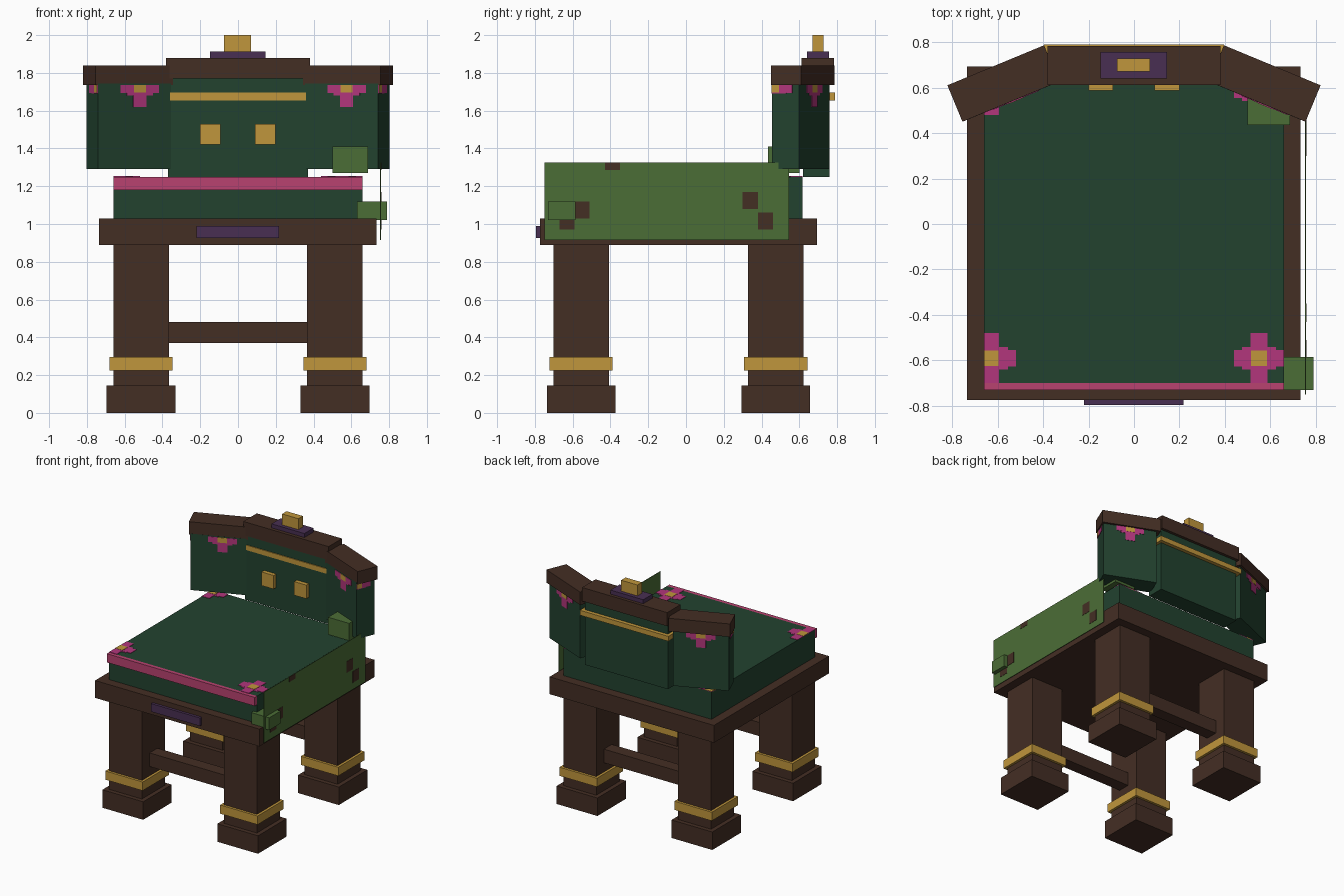
import bpy, bmesh, math
from mathutils import Matrix, Vector

if "Cube" in bpy.data.objects:
    bpy.data.objects.remove(bpy.data.objects["Cube"])


def material(name, rgb):
    lin = [(c / 255 / 12.92) if c < 11 else ((c / 255 + 0.055) / 1.055) ** 2.4 for c in rgb]
    m = bpy.data.materials.new(name)
    m.diffuse_color = (*lin, 1)
    m.use_nodes = True
    m.node_tree.nodes["Principled BSDF"].inputs["Base Color"].default_value = m.diffuse_color
    return m


WOOD = material("dark wood", (68, 46, 36))
CLOTH = material("deep green cloth", (34, 66, 47))
GOLD = material("gold", (192, 150, 60))
ROSE = material("rose trim", (184, 66, 112))
PETAL = material("petal magenta", (178, 54, 124))
LEAF = material("leaf green", (75, 109, 54))
PURPLE = material("purple", (72, 47, 82))


def box(name, mat, lo, hi, matrix=Matrix()):
    """Box between two corners, optionally placed by a matrix."""
    lo, hi = Vector(lo), Vector(hi)
    bm = bmesh.new()
    bmesh.ops.create_cube(bm, size=1)
    for v in bm.verts:
        v.co = matrix @ Vector([(lo[i] + hi[i]) / 2 + v.co[i] * (hi[i] - lo[i]) for i in range(3)])
    bmesh.ops.recalc_face_normals(bm, faces=bm.faces)
    me = bpy.data.meshes.new(name)
    bm.to_mesh(me)
    bm.free()
    me.materials.append(mat)
    ob = bpy.data.objects.new(name, me)
    bpy.context.collection.objects.link(ob)
    return ob


def flower(name, cx, cy, matrix, x0, x1, y0, y1):
    """Thin cross-shaped flower on the local xy plane, clipped to a rectangle."""
    def plate(part, mat, rx, ry, t):
        lo = (max(cx - rx, x0), max(cy - ry, y0), -0.004)
        hi = (min(cx + rx, x1), min(cy + ry, y1), t)
        if lo[0] < hi[0] and lo[1] < hi[1]:
            box(name + part, mat, lo, hi, matrix)
    plate("_petals_wide", PETAL, 0.11, 0.037, 0.003)
    plate("_petals_long", PETAL, 0.037, 0.11, 0.0035)
    plate("_petal_core", PETAL, 0.075, 0.05, 0.0025)
    plate("_heart", GOLD, 0.035, 0.034, 0.005)


# Legs with feet and gold bands
for sx, side in ((-1, "left"), (1, "right")):
    for cy, end in ((-0.555, "front"), (0.475, "back")):
        for part, mat, r, z0, z1 in (("leg", WOOD, 0.147, 0.1, 0.9),
                                     ("foot", WOOD, 0.182, 0, 0.145),
                                     ("leg_band", GOLD, 0.167, 0.225, 0.295)):
            cx = sx * 0.513
            box(f"{end}_{side}_{part}", mat, (cx - r, cy - r, z0), (cx + r, cy + r, z1))

# Stretchers between the legs
for cy, end in ((-0.555, "front"), (0.475, "back")):
    box(end + "_stretcher", WOOD, (-0.4, cy - 0.05, 0.37), (0.4, cy + 0.05, 0.48))

# Seat frame, cushion and front trim
box("seat_frame", WOOD, (-0.735, -0.773, 0.89), (0.733, 0.693, 1.03))
box("front_plaque", PURPLE, (-0.22, -0.795, 0.925), (0.217, -0.77, 0.99))
box("cushion", CLOTH, (-0.66, -0.70, 1.02), (0.66, 0.617, 1.25))
box("cushion_trim", ROSE, (-0.66, -0.73, 1.18), (0.66, -0.699, 1.25))
for cx in (-0.63, 0.55):
    for cy in (-0.59, 0.59):
        flower("cushion_flower", cx, cy, Matrix.Translation((0, 0, 1.25)),
               -0.66, 0.66, -0.70, 0.617)

# Hanging side cloth with dark patches
box("side_cloth", LEAF, (0.753, -0.75, 0.915), (0.757, 0.545, 1.325))
for y0, y1, z0, z1 in ((-0.43, -0.35, 1.285, 1.325), (-0.59, -0.51, 1.03, 1.12),
                       (-0.67, -0.59, 0.97, 1.02), (0.30, 0.38, 1.08, 1.17),
                       (0.38, 0.46, 0.97, 1.06)):
    box("cloth_patch", WOOD, (0.751, y0, z0), (0.759, y1, z1))
box("lower_leaf_block", LEAF, (0.63, -0.73, 1.02), (0.79, -0.585, 1.12))
box("upper_leaf_block", LEAF, (0.50, 0.435, 1.27), (0.687, 0.60, 1.41))

# Centre of the backrest with rail, stripe and studs
box("back_centre", CLOTH, (-0.37, 0.62, 1.25), (0.37, 0.76, 1.78))
box("back_rail_centre", WOOD, (-0.38, 0.612, 1.77), (0.38, 0.783, 1.88))
box("back_stripe", GOLD, (-0.395, 0.613, 1.655), (0.395, 0.79, 1.695))
for cx in (-0.147, 0.145):
    box("back_stud", GOLD, (cx - 0.054, 0.587, 1.42), (cx + 0.054, 0.63, 1.53))

# Crest on top of the rail
box("crest_base", PURPLE, (-0.148, 0.64, 1.88), (0.145, 0.757, 1.912))
box("crest_top", GOLD, (-0.075, 0.67, 1.91), (0.07, 0.727, 2.0))

# Angled wings of the backrest, each with a rail and flowers
for s, side in ((-1, "left"), (1, "right")):
    turn = Matrix.Rotation(-s * math.radians(22.5), 4, "Z")
    wing = Matrix.Translation((s * 0.578, 0.607, 0)) @ turn
    box(side + "_wing", CLOTH, (-0.21, -0.078, 1.29), (0.21, 0.078, 1.745), wing)
    rail = Matrix.Translation((s * 0.575, 0.618, 0)) @ turn
    box(side + "_wing_rail", WOOD, (-0.23, -0.0865, 1.735), (0.23, 0.0865, 1.84), rail)
    up = Matrix.Rotation(math.pi / 2, 4, "X")
    front = wing @ Matrix.Translation((0, -0.078, 0)) @ up
    flower(side + "_wing_front_flower", 0.03, 1.73, front, -0.21, 0.21, 1.3, 1.737)
    rear = wing @ Matrix.Translation((0, 0.078, 0)) @ Matrix.Rotation(math.pi, 4, "Z") @ up
    flower(side + "_wing_back_flower", 0.0, 1.73, rear, -0.21, 0.21, 1.3, 1.737)
    outer = wing @ Matrix.Translation((s * 0.21, 0, 0)) @ Matrix.Rotation(s * math.pi / 2, 4, "Z") @ up
    flower(side + "_wing_end_flower", -s * 0.07, 1.73, outer, -0.078, 0.078, 1.69, 1.737)
